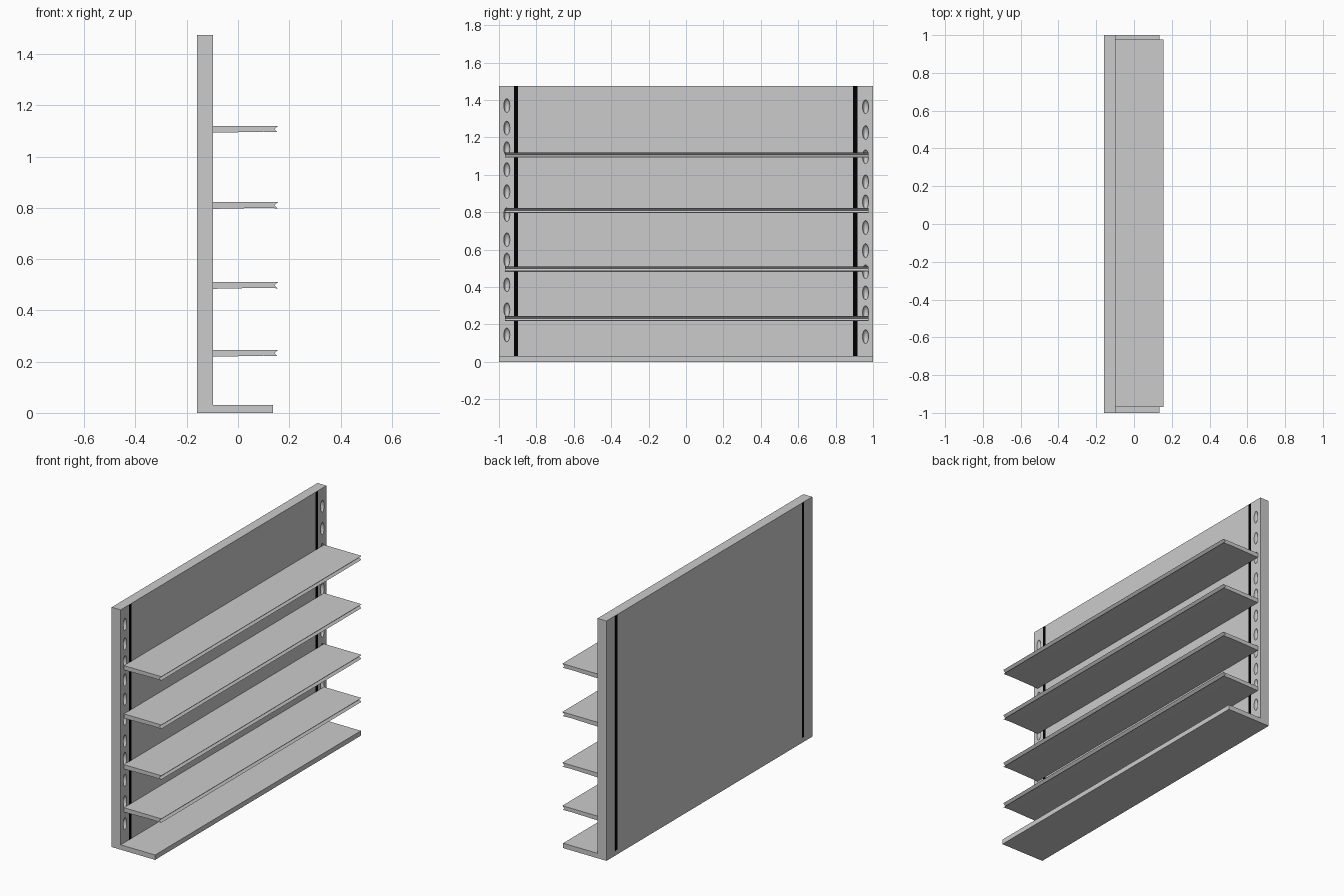
import bpy, bmesh
from mathutils import Matrix

if "Cube" in bpy.data.objects:
    bpy.data.objects.remove(bpy.data.objects["Cube"])

X_BACK, X_FACE, HEIGHT = -0.159, -0.098, 1.475


def finish(name, bm):
    bmesh.ops.recalc_face_normals(bm, faces=bm.faces)
    me = bpy.data.meshes.new(name)
    bm.to_mesh(me)
    bm.free()
    ob = bpy.data.objects.new(name, me)
    bpy.context.collection.objects.link(ob)
    return ob


def extrude_profile(name, profile, y0, y1):
    """Extrude an (x, z) outline along y."""
    bm = bmesh.new()
    face = bm.faces.new([bm.verts.new((x, y0, z)) for x, z in profile])
    new = bmesh.ops.extrude_face_region(bm, geom=[face])["geom"]
    bmesh.ops.translate(bm, vec=(0, y1 - y0, 0),
                        verts=[v for v in new if isinstance(v, bmesh.types.BMVert)])
    return finish(name, bm)


# L-shaped back panel with bottom shelf
panel = extrude_profile("back_panel_and_base", [
    (X_BACK, 0), (0.136, 0), (0.136, 0.03), (X_FACE, 0.03),
    (X_FACE, HEIGHT), (X_BACK, HEIGHT)], -1, 1)

# Oval dents down both edges of the panel
dents = {
    -0.958: (1.37, 1.25, 1.14, 1.028, 0.91, 0.787, 0.653, 0.545, 0.412, 0.279, 0.144),
    0.96: (1.364, 1.226, 1.097, 0.963, 0.856, 0.718, 0.595, 0.482, 0.369, 0.263, 0.135),
}
bm = bmesh.new()
for y, heights in dents.items():
    for z in heights:
        m = Matrix.Translation((X_FACE, y, z)) @ Matrix.Diagonal((0.025, 0.016, 0.037, 1))
        bmesh.ops.create_uvsphere(bm, u_segments=20, v_segments=13, radius=1, matrix=m)
cutter = finish("dent_cutter", bm)
cutter.hide_render = True

mod = panel.modifiers.new("dents", "BOOLEAN")
mod.operation = "DIFFERENCE"
mod.solver = "EXACT"
mod.object = cutter
bpy.context.view_layer.objects.active = panel
panel.select_set(True)
bpy.ops.object.modifier_apply(modifier=mod.name)
bpy.data.objects.remove(cutter)
bpy.ops.object.shade_smooth_by_angle()

# Black strips showing on both faces of the panel
black = bpy.data.materials.new("black")
black.diffuse_color = (0, 0, 0, 1)
black.use_nodes = True
black.node_tree.nodes["Principled BSDF"].inputs["Base Color"].default_value = black.diffuse_color
for side, y in (("left", -0.909), ("right", 0.905)):
    strip = extrude_profile(side + "_strip", [
        (X_BACK - 0.001, 0.03), (X_FACE + 0.001, 0.03),
        (X_FACE + 0.001, HEIGHT - 0.001), (X_BACK - 0.001, HEIGHT - 0.001)],
        y - 0.011, y + 0.011)
    strip.data.materials.append(black)

# Four shelves with a V-grooved front edge
for i, top in enumerate((0.246, 0.511, 0.823, 1.12)):
    extrude_profile(f"shelf_{i + 1}", [
        (X_FACE, top), (0.157, top), (0.142, top - 0.013), (0.155, top - 0.025),
        (0.10, top - 0.023), (X_FACE, top - 0.027)], -0.968, 0.977)
